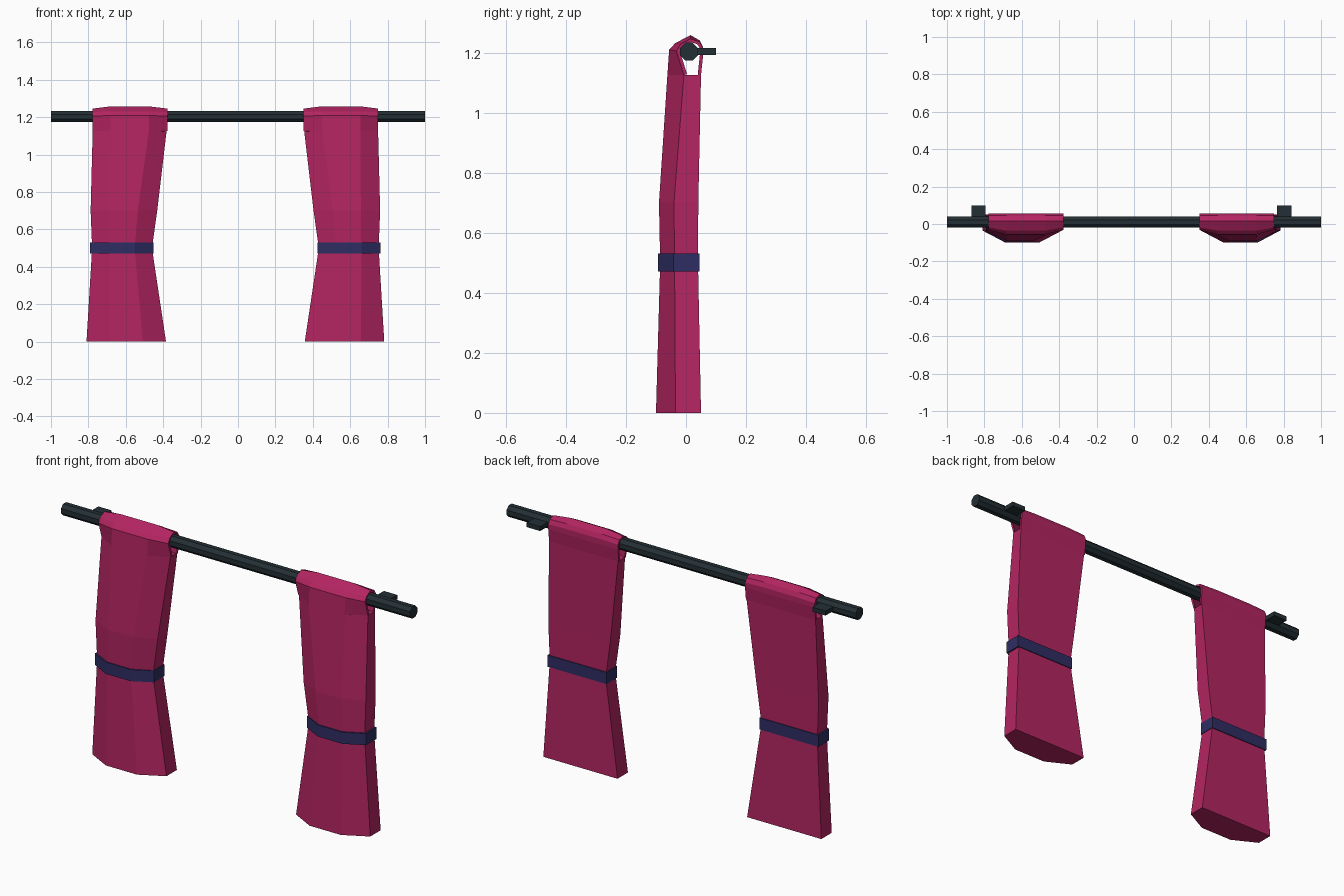
import bpy, bmesh, math
from mathutils import Vector

if "Cube" in bpy.data.objects:
    bpy.data.objects.remove(bpy.data.objects["Cube"])


def material(name, rgb):
    m = bpy.data.materials.new(name)
    m.diffuse_color = (*rgb, 1)
    m.use_nodes = True
    m.node_tree.nodes["Principled BSDF"].inputs["Base Color"].default_value = m.diffuse_color
    return m


CRIMSON = material("crimson cloth", (0.45, 0.018, 0.12))
NAVY = material("navy band", (0.028, 0.027, 0.125))
IRON = material("dark iron", (0.017, 0.028, 0.034))


def finish(bm, name, mat):
    bmesh.ops.recalc_face_normals(bm, faces=bm.faces)
    me = bpy.data.meshes.new(name)
    bm.to_mesh(me)
    bm.free()
    me.materials.append(mat)
    ob = bpy.data.objects.new(name, me)
    bpy.context.collection.objects.link(ob)
    return ob


def loft(bm, rings, closed=False):
    """Skin equal-length rings; cap the ends unless the loft closes."""
    vs = [[bm.verts.new(p) for p in r] for r in rings]
    n = len(vs[0])
    for a, b in zip(vs, vs[1:]):
        for i in range(n):
            j = (i + 1) % n
            bm.faces.new((a[i], a[j], b[j], b[i]))
    bm.faces.new(vs[0])
    bm.faces.new(vs[-1])


def section(z, x0, x1, front, side, back, f=0.29):
    """Flat-backed, bevel-fronted cloth cross-section."""
    w = x1 - x0
    return [(x0, back, z), (x0, side, z), (x0 + f * w, front, z),
            (x1 - f * w, front, z), (x1, side, z), (x1, back, z)]


def inset(path, t):
    out = []
    for i, p in enumerate(path):
        a, b = Vector(path[max(i - 1, 0)]), Vector(path[min(i + 1, len(path) - 1)])
        d = (b - a).normalized()
        out.append((p[0] + d.y * t, p[1] - d.x * t))
    return out


# loop over the rod: (y, z) paths at the panel's edges and its middle
EDGE = [(-0.007, 1.125), (-0.032, 1.205), (-0.018, 1.228), (0.015, 1.246),
        (0.045, 1.236), (0.057, 1.215), (0.057, 1.19), (0.05, 1.125)]
MID = [(-0.062, 1.125), (-0.056, 1.21), (-0.036, 1.231), (0.015, 1.258),
       (0.046, 1.24), (0.057, 1.218), (0.057, 1.19), (0.05, 1.125)]


def place(points, right):
    return [(-x - 0.028 if right else x, y, z) for x, y, z in points]


for right in (False, True):
    tag = "right" if right else "left"
    # hanging cloth
    bm = bmesh.new()
    rings = [section(0, -0.81, -0.385, -0.10, -0.035, 0.05),
             section(0.5, -0.78, -0.46, -0.086, -0.038, 0.04),
             section(0.7, -0.788, -0.432, -0.09, -0.04, 0.041),
             section(1.125, -0.777, -0.382, -0.062, -0.007, 0.05, 0.24)]
    loft(bm, [place(r, right) for r in rings])
    # top loop, a thin strip with four columns
    cols = [(-0.777, EDGE), (-0.682, MID), (-0.477, MID), (-0.378, EDGE)]
    loft(bm, [place([(x, y, z) for y, z in p + inset(p, 0.011)[::-1]], right)
              for x, p in cols])
    finish(bm, tag + "_curtain", CRIMSON)
    # tie band
    bm = bmesh.new()
    loft(bm, [place(section(z, -0.79, -0.452, -0.093, -0.041, 0.045), right)
              for z in (0.47, 0.53)])
    finish(bm, tag + "_tie_band", NAVY)
    # wall bracket
    bm = bmesh.new()
    loft(bm, [place([(-0.87, y, 1.192), (-0.793, y, 1.192),
                     (-0.793, y, 1.215), (-0.87, y, 1.215)], right)
              for y in (0.01, 0.10)])
    finish(bm, tag + "_bracket", IRON)

# octagonal rod
bm = bmesh.new()
ring = [math.radians(22.5 + 45 * i) for i in range(8)]
loft(bm, [[(x, 0.01 + 0.032 * math.cos(a), 1.203 + 0.032 * math.sin(a)) for a in ring]
          for x in (-1, 1)])
finish(bm, "curtain_rod", IRON)
